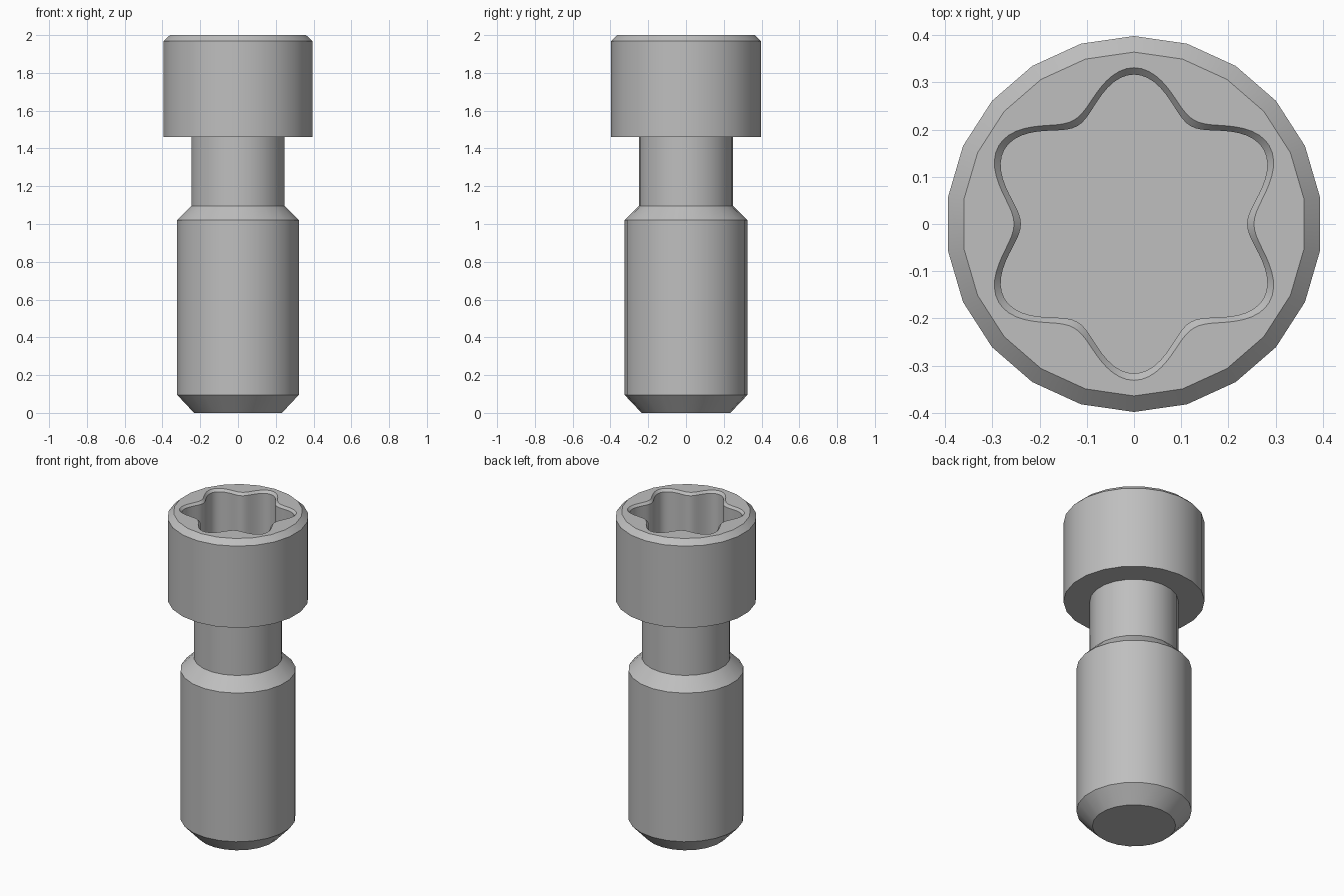
import bpy, bmesh
from math import sin, cos, tau, radians

cube = bpy.data.objects.get("Cube")
if cube:
    bpy.data.objects.remove(cube, do_unlink=True)

SIDES = 22           # sides of the turned body
STEP = 6             # socket points per body side
LOBES = 6

steel = bpy.data.materials.new("plain grey steel")
steel.use_nodes = True
grey = (0.52, 0.52, 0.52, 1)
steel.diffuse_color = grey
steel.node_tree.nodes["Principled BSDF"].inputs["Base Color"].default_value = grey

bm = bmesh.new()


def ring(radius, z, count):
    """Closed loop of vertices; radius is a function of the angle from +y."""
    angles = [tau * i / count for i in range(count)]
    return [bm.verts.new((-radius(a) * sin(a), radius(a) * cos(a), z)) for a in angles]


def skin(rings):
    """Quads between successive loops."""
    for low, high in zip(rings, rings[1:]):
        n = len(low)
        for i in range(n):
            j = (i + 1) % n
            bm.faces.new((low[i], low[j], high[j], high[i]))


# Turned body: tip chamfer, shank, neck, head, head chamfer
profile = [(0.235, 0), (0.325, 0.095), (0.325, 1.02), (0.25, 1.095),
           (0.25, 1.46), (0.398, 1.46), (0.398, 1.968), (0.364, 2)]
body = [ring(lambda a, r=r: r, z, SIDES) for r, z in profile]
skin(body)
bm.faces.new(body[0])

# Six-lobed socket: bevelled lip, straight wall, flat floor
socket = [ring(lambda a, m=m: m + 0.0385 * cos(LOBES * a), z, SIDES * STEP)
          for m, z in [(0.2925, 2), (0.278, 1.985), (0.278, 1.65)]]
skin(socket)
bm.faces.new(socket[-1])

# Top face between head rim and socket lip
rim, lip = body[-1], socket[0]
for i in range(SIDES):
    inner = [lip[(i * STEP + k) % len(lip)] for k in range(STEP + 1)]
    bm.faces.new([rim[i], rim[(i + 1) % SIDES]] + inner[::-1])

bmesh.ops.recalc_face_normals(bm, faces=bm.faces)
mesh = bpy.data.meshes.new("socket_screw")
bm.to_mesh(mesh)
bm.free()
mesh.materials.append(steel)

screw = bpy.data.objects.new("socket_screw", mesh)
bpy.context.collection.objects.link(screw)
bpy.ops.object.select_all(action='DESELECT')
screw.select_set(True)
bpy.context.view_layer.objects.active = screw
bpy.ops.object.shade_smooth_by_angle(angle=radians(30))
